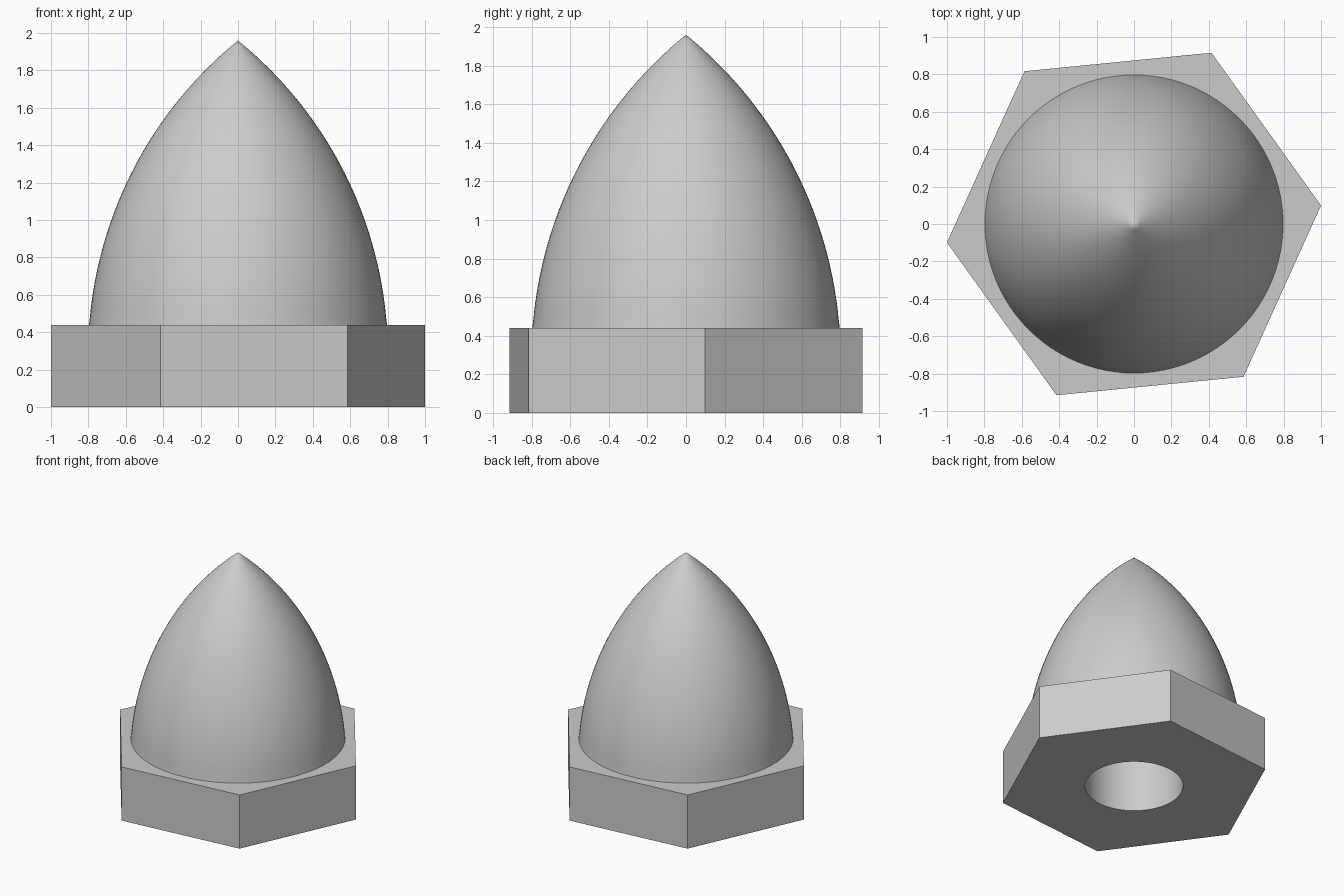
import bpy
import math

if "Cube" in bpy.data.objects:
    bpy.data.objects.remove(bpy.data.objects["Cube"], do_unlink=True)

HEX_RADIUS, HEX_HEIGHT, HEX_TURN = 1.005, 0.44, math.radians(5.65)
DOME_RADIUS, TIP = 0.797, 1.96
BORE_RADIUS, BORE_DEPTH = 0.364, 1.0
SEGMENTS = 96

# One plain metal for the whole nut
steel = bpy.data.materials.new("grey steel")
steel.use_nodes = True
colour = (0.6, 0.6, 0.6, 1)
steel.diffuse_color = colour
steel.node_tree.nodes["Principled BSDF"].inputs["Base Color"].default_value = colour


def lathe(name, rings, sides, turn=0.0):
    """Solid built from (radius, height) rings, low to high; radius 0 is a point."""
    verts, loops, faces = [], [], []
    for r, z in rings:
        count = sides if r > 0 else 1
        loops.append([len(verts) + i for i in range(count)])
        for i in range(count):
            a = turn + math.tau * i / sides
            verts.append((r * math.cos(a), r * math.sin(a), z))
    for low, high in zip(loops, loops[1:]):
        for i in range(sides):
            j = (i + 1) % sides
            if len(high) == 1:
                faces.append((low[i], low[j], high[0]))
            else:
                faces.append((low[i], low[j], high[j], high[i]))
    faces.append(loops[0][::-1])
    if len(loops[-1]) > 1:
        faces.append(loops[-1])
    mesh = bpy.data.meshes.new(name)
    mesh.from_pydata(verts, [], faces)
    mesh.materials.append(steel)
    obj = bpy.data.objects.new(name, mesh)
    bpy.context.collection.objects.link(obj)
    return obj


# Pointed dome: a circular arc whose centre lies beyond the axis
cx, cz = -1.363, 0.279
arc_radius = math.hypot(cx, TIP - cz)
start = math.asin((HEX_HEIGHT - cz) / arc_radius)
end = math.atan2(TIP - cz, -cx)
STEPS = 40
profile = [(DOME_RADIUS, HEX_HEIGHT)]
for k in range(1, STEPS):
    a = start + (end - start) * k / STEPS
    profile.append((cx + arc_radius * math.cos(a), cz + arc_radius * math.sin(a)))
profile.append((0, TIP))
dome = lathe("pointed_dome", profile, SEGMENTS)

# Hexagonal base
base = lathe("hex_base", [(HEX_RADIUS, 0), (HEX_RADIUS, HEX_HEIGHT)], 6, HEX_TURN)

# Blind bore cut up through the base into the dome
bore = lathe("bore_cutter", [(BORE_RADIUS, -0.2), (BORE_RADIUS, BORE_DEPTH)], SEGMENTS)
bore.hide_render = True
bore.hide_viewport = True
for part in (base, dome):
    cut = part.modifiers.new("bore", "BOOLEAN")
    cut.operation = "DIFFERENCE"
    cut.solver = "EXACT"
    cut.object = bore

# Apply the cuts, then smooth the round surfaces and keep the edges sharp
for part in (base, dome):
    bpy.ops.object.select_all(action="DESELECT")
    part.select_set(True)
    bpy.context.view_layer.objects.active = part
    bpy.ops.object.modifier_apply(modifier="bore")
    bpy.ops.object.shade_smooth_by_angle(angle=math.radians(30))
bpy.data.objects.remove(bore, do_unlink=True)
